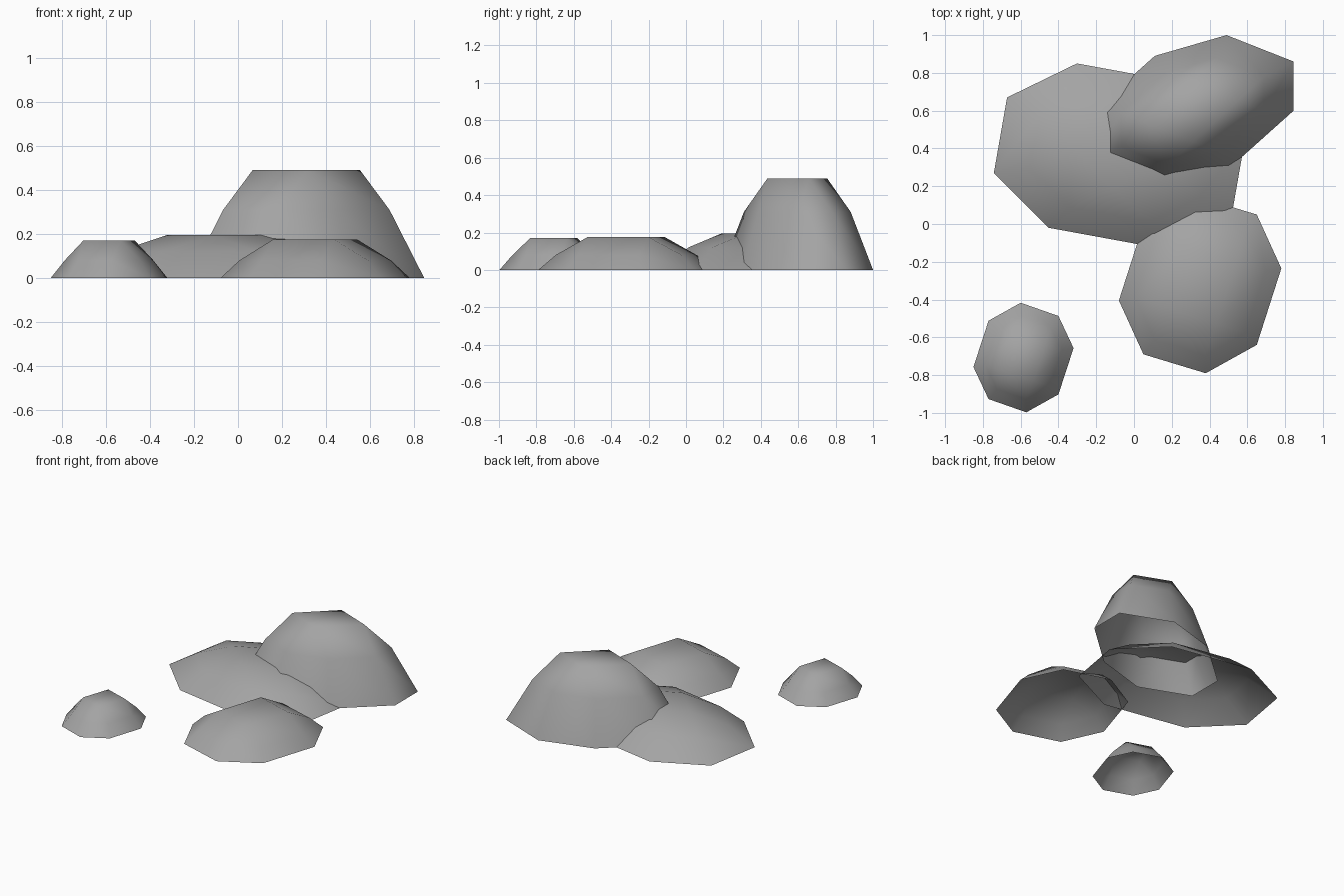
import bpy
import bmesh
from mathutils import Vector

old = bpy.data.objects.get("Cube")
if old:
    bpy.data.objects.remove(old, do_unlink=True)

# Single stone colour
stone = bpy.data.materials.new("stone_grey")
stone.use_nodes = True
grey = (0.37, 0.37, 0.37, 1)
stone.diffuse_color = grey
shader = next(n for n in stone.node_tree.nodes if n.type == 'BSDF_PRINCIPLED')
shader.inputs["Base Color"].default_value = grey
shader.inputs["Roughness"].default_value = 0.9


def make_rock(name, centre, half_outline, shoulder, crown):
    """Open dome: eight-sided base and shoulder rings, four-sided crown.

    half_outline is half of the base, clockwise; the rest mirrors through the
    centre. Shoulder and crown are (scale, height) pairs.
    """
    half = [Vector(p) for p in half_outline]
    outline = half + [-p for p in half]
    # Crown corners sit above every second side of the outline
    corners = [(outline[i] + outline[i + 1]) / 2 for i in range(0, 8, 2)]
    middle = Vector(centre)
    bm = bmesh.new()

    def ring(points, scale, height):
        return [bm.verts.new((*(middle + p * scale), height)) for p in points]

    base = ring(outline, 1, 0)
    mid = ring(outline, *shoulder)
    top = ring(corners, *crown)

    for i in range(8):
        j = (i + 1) % 8
        bm.faces.new((base[i], mid[i], mid[j], base[j]))
        near = top[i // 2]
        if i % 2 == 0:
            bm.faces.new((mid[i], near, mid[j]))
        else:
            bm.faces.new((mid[i], near, top[j // 2], mid[j]))
    bm.faces.new(top[::-1])

    for face in bm.faces:
        face.smooth = True
    bm.normal_update()
    mesh = bpy.data.meshes.new(name)
    bm.to_mesh(mesh)
    bm.free()
    mesh.materials.append(stone)
    rock = bpy.data.objects.new(name, mesh)
    bpy.context.collection.objects.link(rock)
    return rock


# Tall boulder at the back
make_rock("tall_rock", (0.31, 0.595),
          [(-0.2, 0.295), (0.18, 0.405), (0.535, 0.265), (0.535, 0.005)],
          (0.705, 0.31), (0.455, 0.49))

# Broad flat slab beneath it
make_rock("flat_rock", (-0.077, 0.36),
          [(0.225, -0.49), (-0.375, -0.38), (-0.665, -0.09), (-0.595, 0.31)],
          (0.71, 0.12), (0.39, 0.195))

# Low rock at the front
make_rock("low_rock", (0.35, -0.32),
          [(0.3, 0.37), (0.43, 0.085), (0.3, -0.32), (0.03, -0.47)],
          (0.8, 0.08), (0.525, 0.175))

# Small separate stone
make_rock("small_rock", (-0.585, -0.707),
          [(0.185, 0.22), (0.265, 0.05), (0.185, -0.195), (0.015, -0.29)],
          (0.76, 0.08), (0.52, 0.17))
